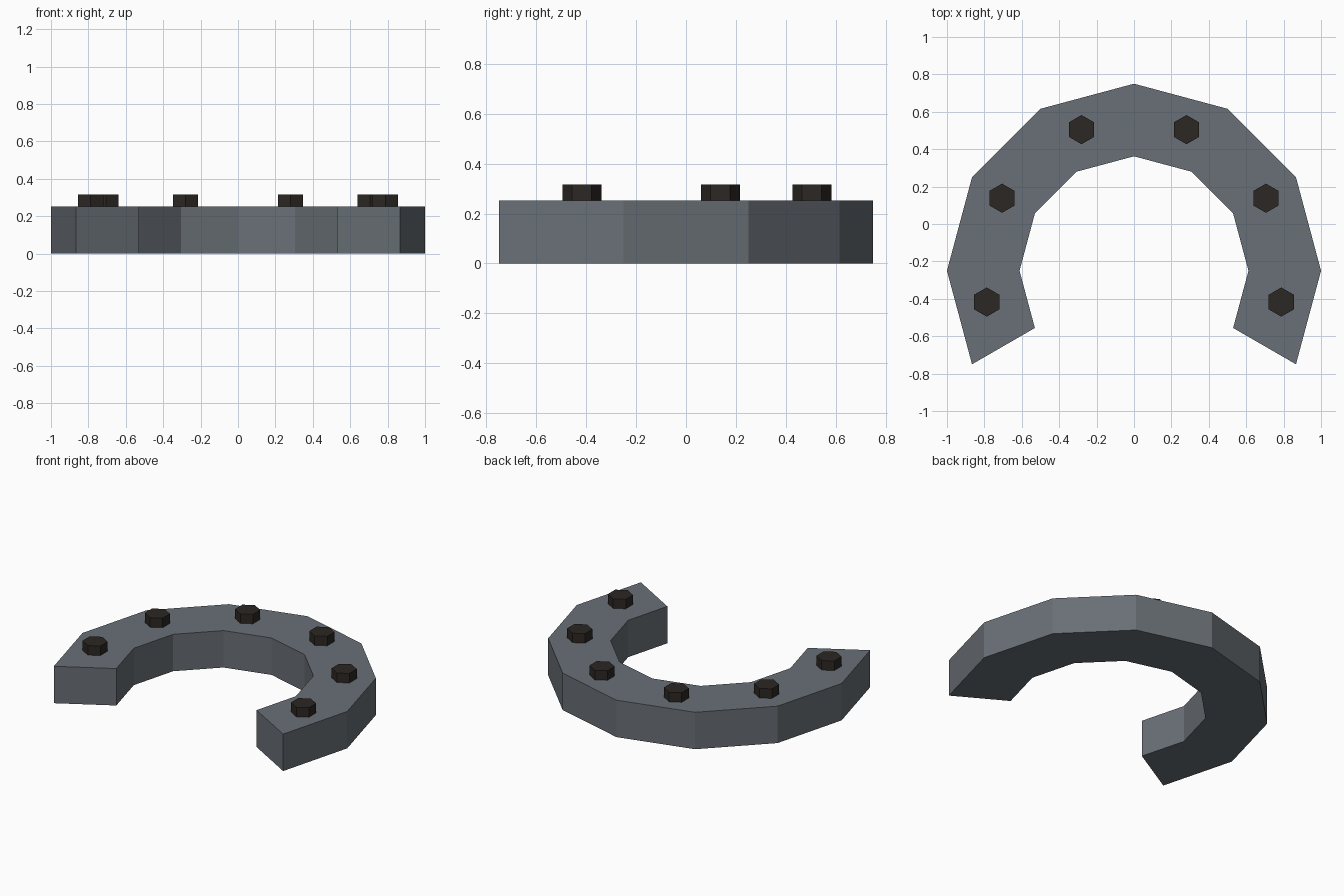
import bpy, bmesh
from math import radians, cos, sin

if "Cube" in bpy.data.objects:
    bpy.data.objects.remove(bpy.data.objects["Cube"])

CY = -0.25       # centre of the arc
THICK = 0.252    # height of the body


def material(name, color):
    m = bpy.data.materials.new(name)
    m.diffuse_color = color
    m.use_nodes = True
    m.node_tree.nodes["Principled BSDF"].inputs["Base Color"].default_value = m.diffuse_color
    return m


def prism(name, outline, z0, z1, mat):
    bm = bmesh.new()
    face = bm.faces.new([bm.verts.new((x, y, z0)) for x, y in outline])
    ext = bmesh.ops.extrude_face_region(bm, geom=[face], use_keep_orig=True)
    top = [v for v in ext["geom"] if isinstance(v, bmesh.types.BMVert)]
    bmesh.ops.translate(bm, verts=top, vec=(0, 0, z1 - z0))
    bmesh.ops.recalc_face_normals(bm, faces=bm.faces)
    mesh = bpy.data.meshes.new(name)
    bm.to_mesh(mesh)
    bm.free()
    mesh.materials.append(mat)
    ob = bpy.data.objects.new(name, mesh)
    bpy.context.collection.objects.link(ob)
    return ob


def polar(r, deg, cx=0.0, cy=CY):
    return cx + r * cos(radians(deg)), cy + r * sin(radians(deg))


steel = material("steel", (0.14, 0.16, 0.18, 1))
dark = material("dark_iron", (0.025, 0.02, 0.017, 1))

# Horseshoe body: outer arc forward, inner arc back
angles = range(-30, 211, 30)
outline = [polar(1.0, a) for a in angles] + [polar(0.612, a) for a in reversed(angles)]
prism("horseshoe_body", outline, 0, THICK, steel)

# Six hexagonal nail heads spaced evenly along the arc
for i in range(6):
    cx, cy = polar(0.805, -12 + 40.8 * i)
    hexagon = [polar(0.078, 30 + 60 * k, cx, cy) for k in range(6)]
    prism(f"nail_head_{i + 1}", hexagon, THICK - 0.01, 0.317, dark)
